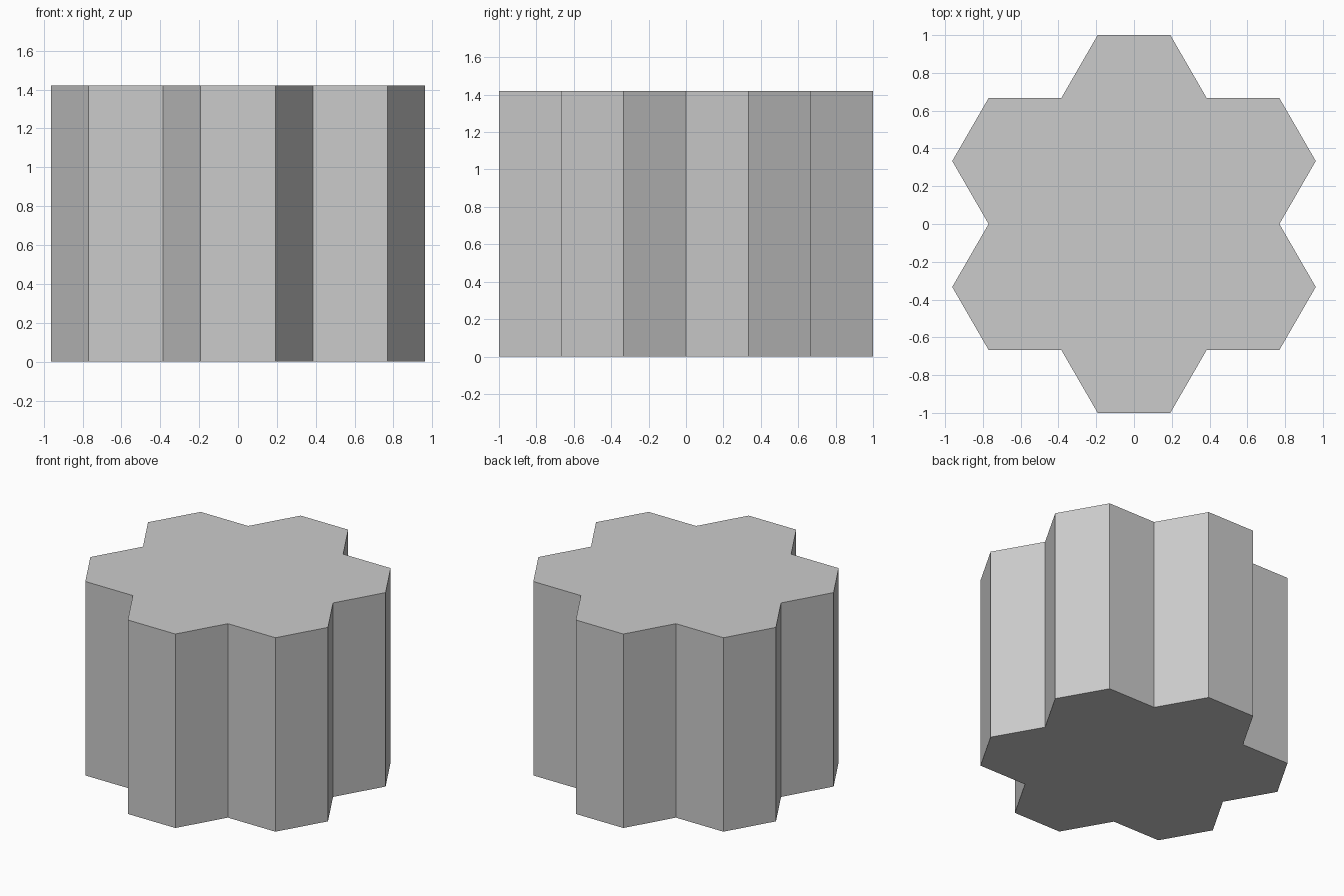
import bpy, bmesh
from math import sqrt
from mathutils import Matrix, Vector
from math import radians

if "Cube" in bpy.data.objects:
    bpy.data.objects.remove(bpy.data.objects["Cube"])

HEIGHT = 1.42
R = 2 / (3 * sqrt(3))      # side of each hexagon cell (seven cells span 2 units)

# One 60 degree sector of the seven-hexagon outline: notch, then the lobe's outer edge
sector = [Vector((R, 2 / 3, 0)), Vector((R / 2, 1, 0)), Vector((-R / 2, 1, 0))]

bm = bmesh.new()
outline = []
for k in range(6):
    turn = Matrix.Rotation(radians(60 * k), 3, 'Z')
    outline += [bm.verts.new(turn @ p) for p in sector]

# Extrude the outline into a solid column
base = bm.faces.new(outline)
top = bmesh.ops.extrude_face_region(bm, geom=[base], use_keep_orig=True)
top_verts = [g for g in top["geom"] if isinstance(g, bmesh.types.BMVert)]
bmesh.ops.translate(bm, verts=top_verts, vec=(0, 0, HEIGHT))
bmesh.ops.recalc_face_normals(bm, faces=bm.faces)

mesh = bpy.data.meshes.new("hexagon_cluster_column")
bm.to_mesh(mesh)
bm.free()
column = bpy.data.objects.new("hexagon_cluster_column", mesh)
bpy.context.collection.objects.link(column)
